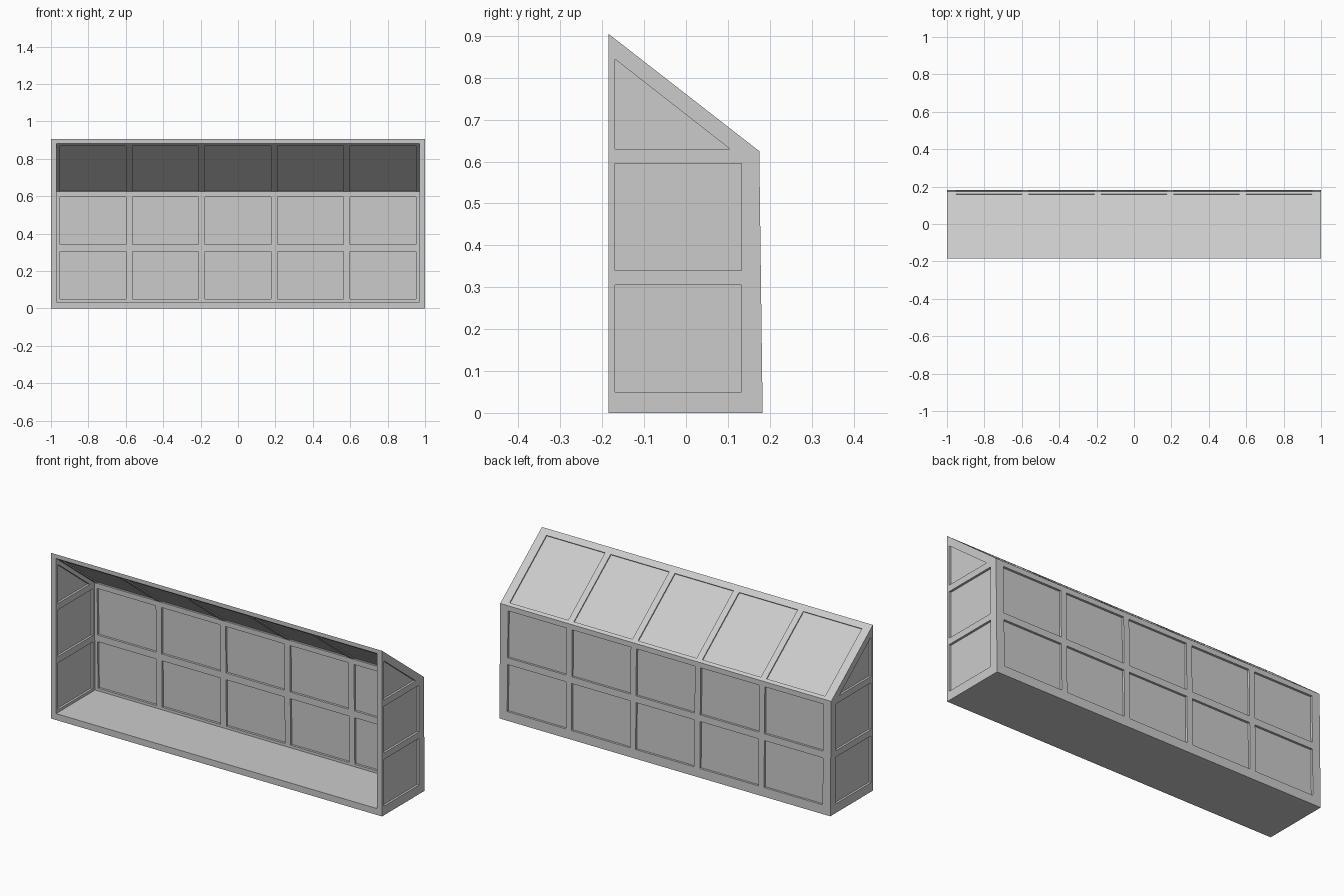
import bpy
from mathutils import Matrix, Vector

cube = bpy.data.objects.get("Cube")
if cube:
    bpy.data.objects.remove(cube, do_unlink=True)

grey = bpy.data.materials.new("light grey")
grey.use_nodes = True
COLOUR = (0.6, 0.6, 0.6, 1)
grey.diffuse_color = COLOUR
grey.node_tree.nodes["Principled BSDF"].inputs["Base Color"].default_value = COLOUR


def plate(name, loops, origin, u, v, depth, offset=0.0):
    """Flat plate from an outline with holes, centred at offset along u x v."""
    curve = bpy.data.curves.new(name, 'CURVE')
    curve.dimensions = '2D'
    curve.fill_mode = 'BOTH'
    curve.extrude = depth / 2
    for loop in loops:
        spline = curve.splines.new('POLY')
        spline.points.add(len(loop) - 1)
        for point, (a, b) in zip(spline.points, loop):
            point.co = (a, b, 0, 1)
        spline.use_cyclic_u = True
    temp = bpy.data.objects.new(name + "_outline", curve)
    bpy.context.collection.objects.link(temp)
    bpy.context.view_layer.update()
    graph = bpy.context.evaluated_depsgraph_get()
    mesh = bpy.data.meshes.new_from_object(temp.evaluated_get(graph))
    bpy.data.objects.remove(temp, do_unlink=True)
    u, v = Vector(u).normalized(), Vector(v).normalized()
    n = u.cross(v)
    place = Matrix((u, v, n)).transposed().to_4x4()
    place.translation = Vector(origin) + n * offset
    mesh.transform(place)
    mesh.materials.clear()
    mesh.materials.append(grey)
    for face in mesh.polygons:
        face.use_smooth = False
    obj = bpy.data.objects.new(name, mesh)
    bpy.context.collection.objects.link(obj)
    return obj


def rect(a0, a1, b0, b1):
    return [(a0, b0), (a1, b0), (a1, b1), (a0, b1)]


def glazed(name, outline, holes, origin, u, v, depth, offset):
    """Frame with thin recessed panes on its middle plane."""
    plate(name + "_frame", [outline] + holes, origin, u, v, depth, offset)
    for i, hole in enumerate(holes):
        plate(f"{name}_pane_{i + 1}", [hole], origin, u, v, 0.006, offset)


X, Y, Z = (1, 0, 0), (0, 1, 0), (0, 0, 1)
WALL, ROOF, INNER = 0.03, 0.018, 0.97
front, apex = -0.185, 0.905
eave = Vector((0, 0.175, 0.625))
foot = Vector((0, 0.183, 0))
columns = [((i - 2) * 0.388 - 0.177, (i - 2) * 0.388 + 0.177) for i in range(5)]

# End walls with two square panes and a triangular gable pane
profile = [(front, 0), (foot.y, 0), (eave.y, eave.z), (front, apex)]
side_holes = [rect(-0.17, 0.133, 0.05, 0.305), rect(-0.17, 0.133, 0.34, 0.595),
              [(-0.17, 0.63), (0.105, 0.63), (-0.17, 0.845)]]
for side, sign in (("left", 1), ("right", -1)):
    glazed(side + "_wall", profile, side_holes, (0, 0, 0), Y, Z,
           WALL, sign * (1 - WALL / 2))

# Back wall with two rows of panes
rise = eave - foot
holes = [rect(a, b, *row) for row in ((0.05, 0.305), (0.342, 0.597)) for a, b in columns]
glazed("back_wall", rect(-INNER, INNER, 0, rise.length), holes, foot, X, rise,
       WALL, WALL / 2)

# Sloping roof with one row of panes
slope = Vector((0, front, apex)) - eave
length = slope.length
trim = ROOF * (apex - eave.z) / (eave.y - front)
holes = [rect(a, b, 0.018, 0.42) for a, b in columns]
glazed("roof", rect(-INNER, INNER, 0, length - trim), holes, eave, X, slope,
       ROOF, ROOF / 2 if Vector(X).cross(slope).z < 0 else -ROOF / 2)

# Ridge trim closing the upper front edge of the roof
d = slope.normalized()
outer = eave + d * (length - trim)
inner = outer + Vector(X).cross(d) * (ROOF if Vector(X).cross(d).z < 0 else -ROOF)
plate("ridge_trim", [[(front, apex), (inner.y, inner.z), (outer.y, outer.z)]],
      (0, 0, 0), Y, Z, 2 * INNER)

# Floor slab
plate("floor", [rect(-INNER, INNER, front, foot.y - WALL)], (0, 0, 0), X, Y, 0.035, 0.0175)
